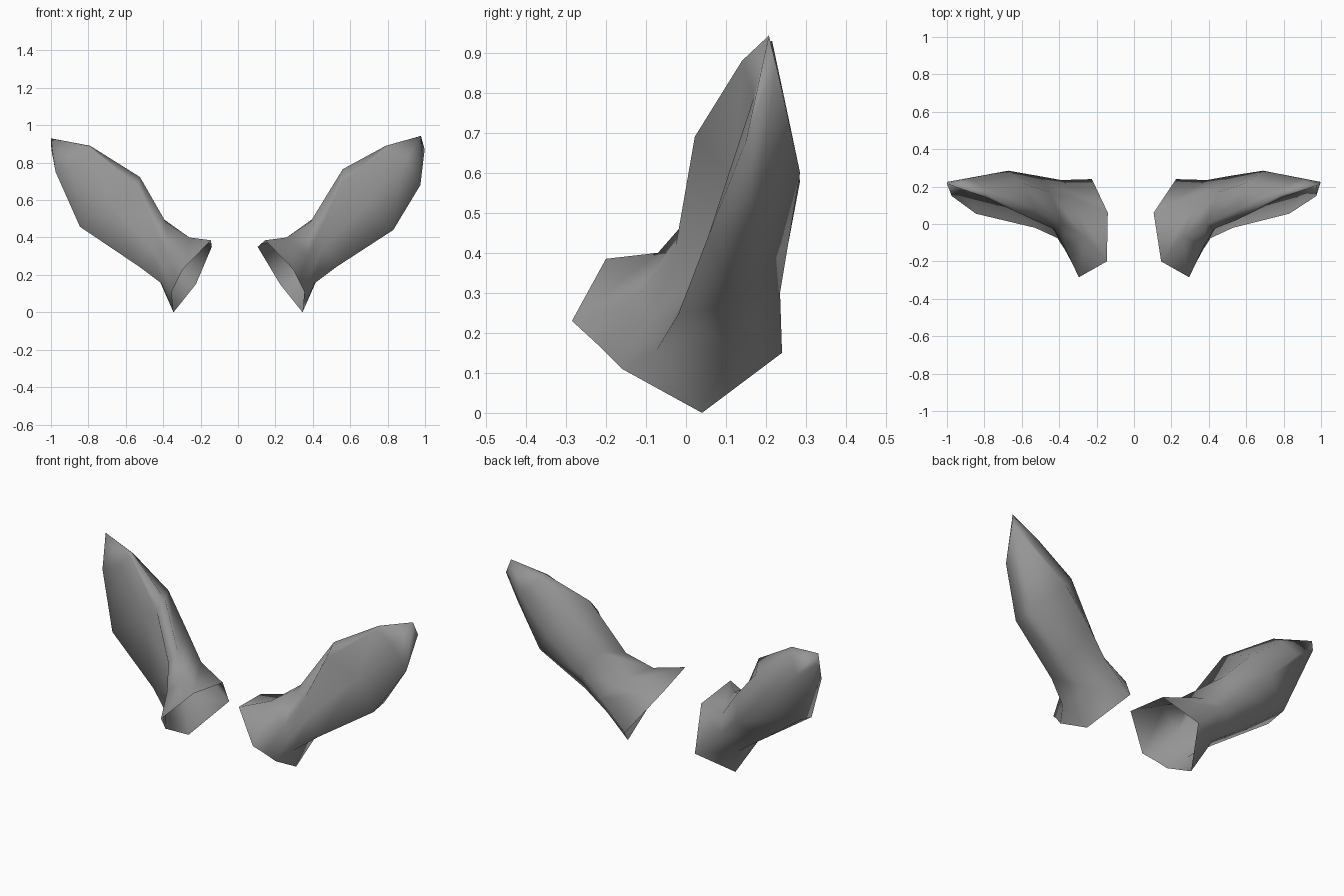
import bpy
import bmesh
from mathutils import Vector

default_cube = bpy.data.objects.get("Cube")
if default_cube:
    bpy.data.objects.remove(default_cube, do_unlink=True)

# One plain colour for both ears
fur = bpy.data.materials.new("grey fur")
fur.use_nodes = True
grey = (0.3, 0.3, 0.3, 1)
fur.diffuse_color = grey
fur.node_tree.nodes["Principled BSDF"].inputs["Base Color"].default_value = grey

# Lengthwise rails of an ear, from the open root through neck and blade
lower_rim = [(.355, -.16, .11), (.41, -.075, .155), (.53, -.02, .245), (.83, .055, .44), (.975, .15, .68)]
hollow = [(.325, -.22, .17), (.395, -.09, .23), (.46, .03, .35), (.69, .12, .58), (.88, .17, .79)]
fold = [(.295, -.285, .23), (.375, -.115, .3), (.43, -.025, .42), (.55, .022, .69), (.79, .14, .88)]
crest = [(.145, -.2, .385), (.26, -.07, .4), (.385, 0, .48), (.56, .08, .765), (.79, .16, .89)]
ridge = [(.105, .06, .35), (.34, .15, .38), (.45, .17, .535), (.6, .22, .7), (.81, .2, .865)]
back = [(.225, .24, .15), (.39, .235, .3), (.5, .255, .42), (.69, .285, .6), (.88, .245, .79)]
underside = [(.345, .04, 0), (.42, .12, .17), (.56, .12, .27), (.82, .17, .45), (.998, .225, .87)]
rails = [lower_rim, hollow, fold, crest, ridge, back, underside]
tip = (.978, .207, .943)

# The second ear is slightly twisted: each rail slides along the blade
slides = [.5, 0, -.4, -1.2, 0, -.6, 1]
blade_axis = Vector((.03, 0, .035))


def make_ear(name, side, twisted):
    bm = bmesh.new()
    rows = []
    for rail, slide in zip(rails, slides):
        row = []
        for station, point in enumerate(rail):
            place = Vector(point)
            if twisted and station == 3:
                place += blade_axis * slide
            place.x *= side
            row.append(bm.verts.new(place))
        rows.append(row)
    end = bm.verts.new((tip[0] * side, tip[1], tip[2]))

    # Skin the rails, leaving the root open and closing at the tip
    for row, following in zip(rows, rows[1:] + rows[:1]):
        for i in range(len(row) - 1):
            bm.faces.new((row[i], following[i], following[i + 1], row[i + 1]))
        bm.faces.new((row[-1], following[-1], end))

    # Root and blade of the twisted ear differ a little from its twin
    if twisted:
        rows[4][0].co.x -= .035
        rows[0][4].co.z += .07
        end.co = (side, .215, .93)

    bmesh.ops.recalc_face_normals(bm, faces=bm.faces)
    mesh = bpy.data.meshes.new(name)
    bm.to_mesh(mesh)
    bm.free()
    mesh.materials.append(fur)
    mesh.polygons.foreach_set("use_smooth", [True] * len(mesh.polygons))
    ear = bpy.data.objects.new(name, mesh)
    bpy.context.collection.objects.link(ear)


make_ear("left_ear", 1, False)
make_ear("right_ear", -1, True)
